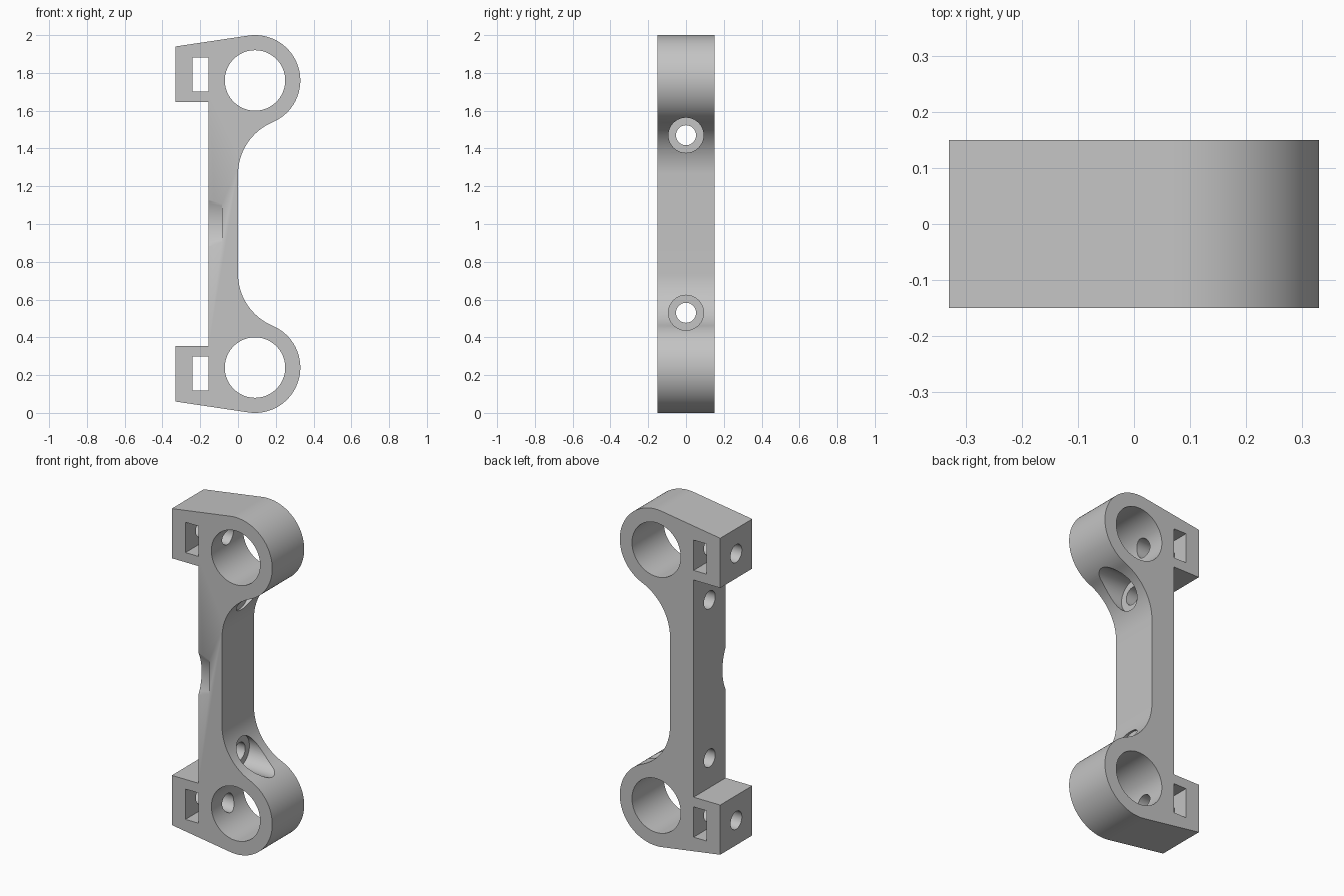
import bpy, bmesh, math
from mathutils import Vector, Matrix

cube = bpy.data.objects.get("Cube")
if cube:
    bpy.data.objects.remove(cube, do_unlink=True)

HALF_DEPTH = 0.15
RING = Vector((0.09, 0.24))      # ring centre in x, z
RING_R, BORE_R = 0.24, 0.16
FILLET_R = 0.30
BACK, WEB = -0.33, -0.155        # lug back and web back
LUG_LOW, LUG_HIGH = 0.06, 0.355
LUG_MID = (LUG_LOW + LUG_HIGH) / 2

grey = bpy.data.materials.new("plain grey")
grey.use_nodes = True
grey.diffuse_color = (0.55, 0.55, 0.55, 1)
grey.node_tree.nodes["Principled BSDF"].inputs["Base Color"].default_value = grey.diffuse_color


def make_object(name, bm):
    bmesh.ops.recalc_face_normals(bm, faces=bm.faces)
    mesh = bpy.data.meshes.new(name)
    bm.to_mesh(mesh)
    bm.free()
    mesh.materials.append(grey)
    obj = bpy.data.objects.new(name, mesh)
    bpy.context.collection.objects.link(obj)
    return obj


def arc(centre, radius, start, end, steps):
    return [centre + radius * Vector((math.cos(a), math.sin(a)))
            for a in (start + (end - start) * i / steps for i in range(steps + 1))]


# Bracket outline: lower half, then the same points mirrored upward
corner = Vector((BACK, LUG_LOW))
to_corner = corner - RING
tangent = math.atan2(to_corner.y, to_corner.x) + math.acos(RING_R / to_corner.length)
rise = math.sqrt((RING_R + FILLET_R) ** 2 - (FILLET_R - RING.x) ** 2)
fillet_centre = Vector((FILLET_R, RING.y + rise))
meet = math.atan2(rise, FILLET_R - RING.x)

lower = [Vector((WEB, LUG_HIGH)), Vector((BACK, LUG_HIGH)), corner]
lower += arc(RING, RING_R, tangent, meet, 48)
lower += arc(fillet_centre, FILLET_R, meet + math.pi, math.pi, 24)[1:]
outline = lower + [Vector((p.x, 2 - p.y)) for p in reversed(lower)]

bm = bmesh.new()
face = bm.faces.new([bm.verts.new((p.x, -HALF_DEPTH, p.y)) for p in outline])
extruded = bmesh.ops.extrude_face_region(bm, geom=[face])
bmesh.ops.translate(bm, vec=(0, 2 * HALF_DEPTH, 0),
                    verts=[v for v in extruded["geom"] if isinstance(v, bmesh.types.BMVert)])
bracket = make_object("clamp_bracket", bm)


def cut(bm):
    cutter = make_object("cutter", bm)
    cutter.hide_render = True
    mod = bracket.modifiers.new("cut", "BOOLEAN")
    mod.operation, mod.solver, mod.object = "DIFFERENCE", "EXACT", cutter
    bpy.context.view_layer.objects.active = bracket
    bpy.ops.object.modifier_apply(modifier=mod.name)
    bpy.data.objects.remove(cutter, do_unlink=True)


def cut_round(x0, x1, y, z, r0, r1=None, segments=48):
    """Cut a cylinder or cone running along x."""
    bm = bmesh.new()
    place = Matrix.Translation(((x0 + x1) / 2, y, z)) @ Matrix.Rotation(math.pi / 2, 4, "Y")
    bmesh.ops.create_cone(bm, cap_ends=True, segments=segments, radius1=r0,
                          radius2=r0 if r1 is None else r1, depth=x1 - x0, matrix=place)
    cut(bm)


for side in (lambda z: z, lambda z: 2 - z):
    # Main bore through the ring
    bm = bmesh.new()
    place = Matrix.Translation((RING.x, 0, side(RING.y))) @ Matrix.Rotation(math.pi / 2, 4, "X")
    bmesh.ops.create_cone(bm, cap_ends=True, segments=96, radius1=BORE_R,
                          radius2=BORE_R, depth=1, matrix=place)
    cut(bm)
    # Nut slot through the lug
    bm = bmesh.new()
    place = Matrix.Translation((-0.1975, 0, side(LUG_MID))) @ Matrix.Diagonal((0.085, 1, 0.18, 1))
    bmesh.ops.create_cube(bm, size=1, matrix=place)
    cut(bm)
    # Clamp screw hole from the lug into the bore
    cut_round(-0.5, RING.x, 0, side(LUG_MID), 0.053)
    # Mounting screw hole with counterbore
    cut_round(-0.5, 0.5, 0, side(0.53), 0.053)
    cut_round(0.01, 0.5, 0, side(0.53), 0.093)

# Shallow scooped notch in the front edge of the web
cut_round(WEB - 0.07, WEB + 0.07, -0.395, 1.005, 0.285, 0.265, 128)

# Smooth the curved walls, keep the rims sharp
bpy.ops.object.select_all(action="DESELECT")
bracket.select_set(True)
bpy.context.view_layer.objects.active = bracket
bpy.ops.object.shade_smooth_by_angle(angle=math.radians(30))
